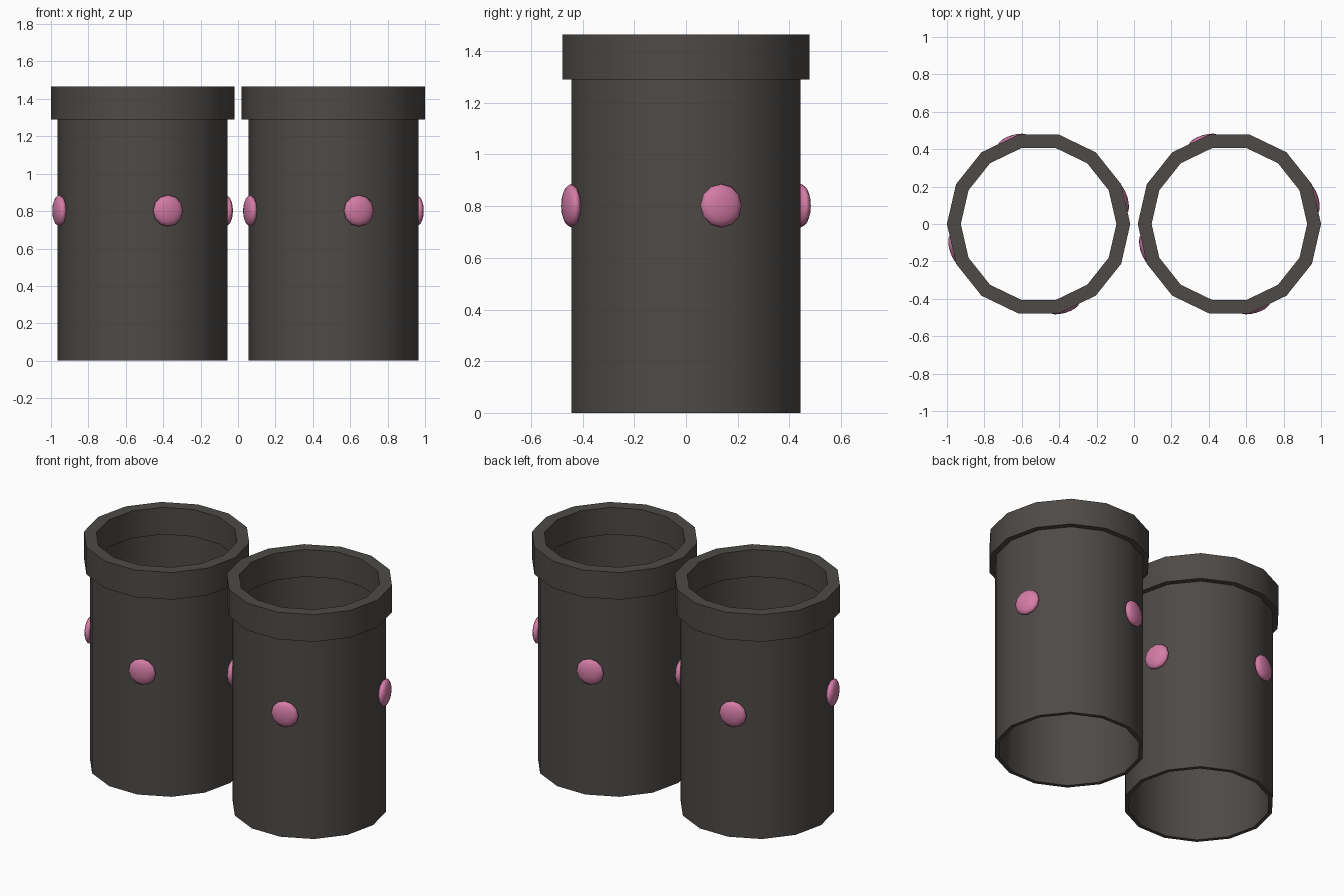
import bpy, bmesh, math
from mathutils import Matrix

if "Cube" in bpy.data.objects:
    bpy.data.objects.remove(bpy.data.objects["Cube"])

SIDES = 14


def material(name, color):
    m = bpy.data.materials.new(name)
    m.diffuse_color = color
    m.use_nodes = True
    m.node_tree.nodes["Principled BSDF"].inputs["Base Color"].default_value = m.diffuse_color
    return m


dark = material("dark_charcoal", (0.075, 0.068, 0.062, 1))
pink = material("pink", (0.66, 0.2, 0.38, 1))


def finish(name, bm, mat, angle):
    bmesh.ops.recalc_face_normals(bm, faces=bm.faces)
    me = bpy.data.meshes.new(name)
    bm.to_mesh(me)
    bm.free()
    me.materials.append(mat)
    ob = bpy.data.objects.new(name, me)
    bpy.context.collection.objects.link(ob)
    bpy.ops.object.select_all(action='DESELECT')
    bpy.context.view_layer.objects.active = ob
    ob.select_set(True)
    bpy.ops.object.shade_smooth_by_angle(angle=math.radians(angle))
    return ob


def ring(name, x, profile, mat):
    """Revolve a closed (radius, z) profile around a vertical axis at x."""
    bm = bmesh.new()
    loops = []
    for i in range(SIDES):
        a = math.tau * i / SIDES
        loops.append([bm.verts.new((x + r * math.cos(a), r * math.sin(a), z))
                      for r, z in profile])
    n = len(profile)
    for i in range(SIDES):
        p, q = loops[i], loops[(i + 1) % SIDES]
        for j in range(n):
            k = (j + 1) % n
            bm.faces.new((p[j], q[j], q[k], p[k]))
    return finish(name, bm, mat, 35)


def stud(name, x, angle):
    """Flattened ball pressed into the tube wall, pole pointing outward."""
    bm = bmesh.new()
    place = (Matrix.Translation((x, 0, 0.802))
             @ Matrix.Rotation(angle, 4, 'Z')
             @ Matrix.Translation((0.465, 0, 0))
             @ Matrix.Rotation(math.pi / 2, 4, 'Y')
             @ Matrix.Diagonal((0.084, 0.084, 0.031, 1)))
    bmesh.ops.create_uvsphere(bm, u_segments=12, v_segments=8, radius=1, matrix=place)
    return finish(name, bm, pink, 60)


for side, x in (("left", -0.51), ("right", 0.51)):
    # open tube wall
    ring(side + "_tube", x, [(0.455, 0), (0.455, 1.40), (0.43, 1.40), (0.43, 0)], dark)
    # thick collar at the top
    ring(side + "_collar", x, [(0.49, 1.29), (0.49, 1.465), (0.416, 1.465), (0.416, 1.29)], dark)
    # four studs around the tube
    for i in range(4):
        stud(f"{side}_stud_{i + 1}", x, math.radians(17 + 90 * i))
